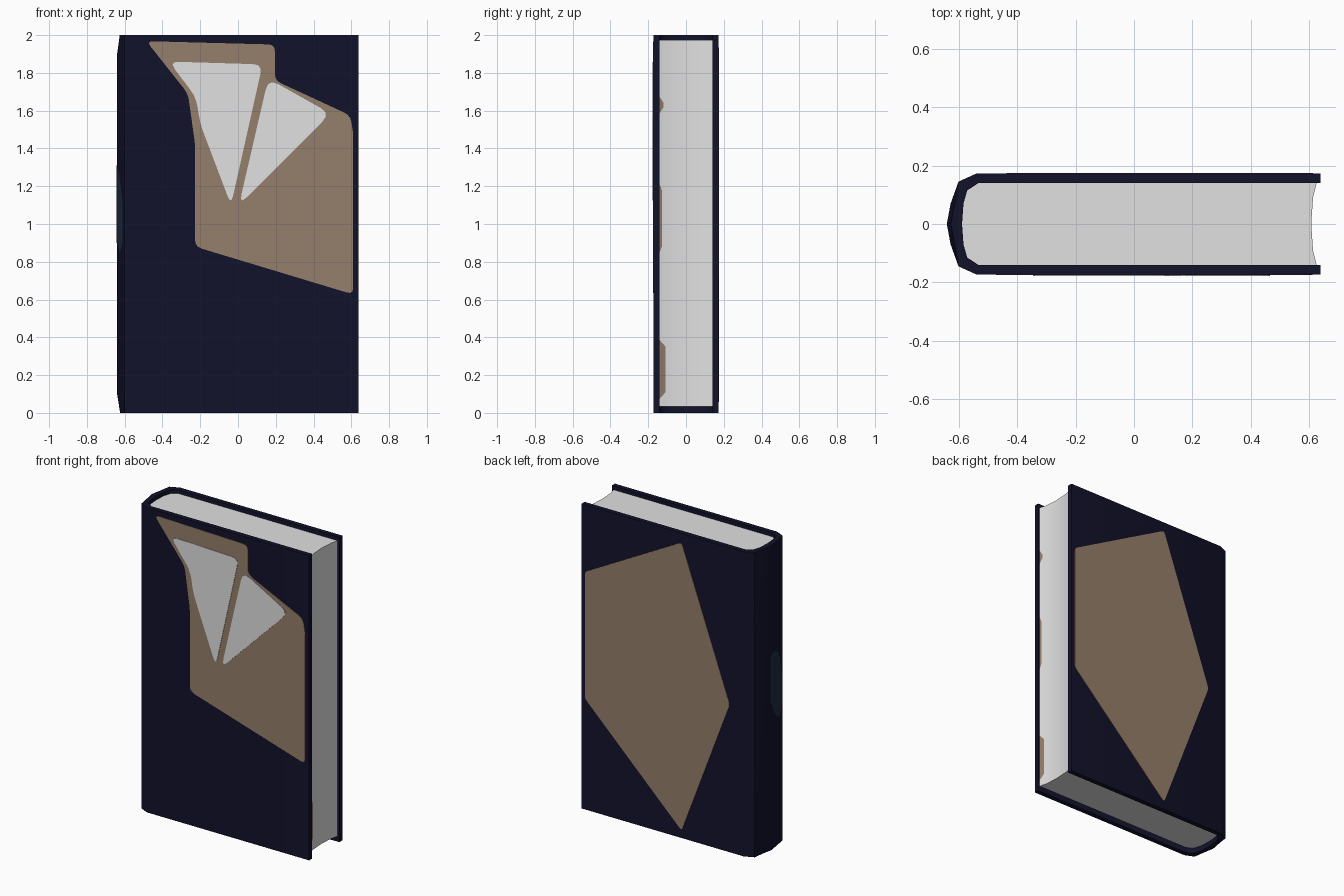
import bpy, bmesh

if "Cube" in bpy.data.objects:
    bpy.data.objects.remove(bpy.data.objects["Cube"])

def material(name, rgb):
    m = bpy.data.materials.new(name)
    m.diffuse_color = (*rgb, 1)
    m.use_nodes = True
    m.node_tree.nodes["Principled BSDF"].inputs["Base Color"].default_value = m.diffuse_color
    return m

NAVY = material("navy_cover", (0.006, 0.006, 0.025))
TAN = material("tan_panel", (0.30, 0.21, 0.145))
WHITE = material("paper_white", (0.75, 0.75, 0.75))
BLUE = material("dull_blue", (0.014, 0.026, 0.055))

def finish(bm, name, mat, smooth=None):
    bmesh.ops.recalc_face_normals(bm, faces=bm.faces)
    me = bpy.data.meshes.new(name)
    bm.to_mesh(me)
    bm.free()
    ob = bpy.data.objects.new(name, me)
    bpy.context.collection.objects.link(ob)
    me.materials.append(mat)
    if smooth:
        bpy.ops.object.select_all(action='DESELECT')
        ob.select_set(True)
        bpy.context.view_layer.objects.active = ob
        bpy.ops.object.shade_smooth_by_angle(angle=smooth)
    return ob

def prism(name, pts, offset, mat, smooth=None):
    """Close a loop of 3D points and extrude it along offset."""
    bm = bmesh.new()
    face = bm.faces.new([bm.verts.new(p) for p in pts])
    ext = bmesh.ops.extrude_face_region(bm, geom=[face])
    moved = [v for v in ext["geom"] if isinstance(v, bmesh.types.BMVert)]
    bmesh.ops.translate(bm, vec=offset, verts=moved)
    return finish(bm, name, mat, smooth)

def rounded(pts, r):
    """Replace each corner with a short curve."""
    out = []
    n = len(pts)
    for i, (x, z) in enumerate(pts):
        ends = []
        for q in (pts[i - 1], pts[(i + 1) % n]):
            d = ((q[0] - x) ** 2 + (q[1] - z) ** 2) ** 0.5
            t = min(r / d, 0.4)
            ends.append((x + (q[0] - x) * t, z + (q[1] - z) * t))
        for t in (0, 0.33, 0.67, 1):
            out.append(tuple((1 - t) ** 2 * a + 2 * t * (1 - t) * c + t * t * b
                             for a, c, b in zip(ends[0], (x, z), ends[1])))
    return out

def panel(name, pts, r, side, height, mat):
    y = side * 0.17
    prism(name, [(x, y, z) for x, z in rounded(pts, r)],
          (0, side * (0.002 + height), 0), mat)

def strip(name, columns, mat):
    """Thin patch following a curved wall: columns of (x, y, z0, z1)."""
    bm = bmesh.new()
    rows = [(bm.verts.new((x, y, a)), bm.verts.new((x, y, b))) for x, y, a, b in columns]
    for (a, b), (c, d) in zip(rows, rows[1:]):
        bm.faces.new((a, c, d, b))
    finish(bm, name, mat)

def mirrored(half):
    return half + [(x, -y) for x, y in reversed(half) if y]

# cover: U-shaped shell with a rounded spine that draws in at both ends
outer = mirrored([(0.637, 0.172), (-0.54, 0.172), (-0.60, 0.145), (-0.627, 0.07), (-0.64, 0)])
inner = mirrored([(0.637, 0.141), (-0.53, 0.141), (-0.57, 0.115), (-0.583, 0.07), (-0.588, 0)])
bm = bmesh.new()
levels = [(0, 0.016), (0.1, 0), (1.9, 0), (2, 0.014)]
def ring(prof, z, pull):
    return [bm.verts.new((x + (pull if x < -0.61 else 0), y, z)) for x, y in prof]
outs = [ring(outer, z, p) for z, p in levels]
ins = [ring(inner, z, 0) for z, p in levels]
n = len(outer)
for k in range(len(levels) - 1):
    for rows in (outs, ins):
        for i in range(n - 1):
            bm.faces.new((rows[k][i], rows[k][i + 1], rows[k + 1][i + 1], rows[k + 1][i]))
    for i in (0, n - 1):
        bm.faces.new((outs[k][i], ins[k][i], ins[k + 1][i], outs[k + 1][i]))
for k in (0, -1):
    for i in range(n - 1):
        bm.faces.new((outs[k][i], outs[k][i + 1], ins[k][i + 1], ins[k][i]))
finish(bm, "cover", NAVY, 0.75)

# page block with a hollow fore edge
fore = [(0.606, 0), (0.612, 0.09), (0.625, 0.143)]
half = fore + [(-0.535, 0.143), (-0.575, 0.115), (-0.592, 0.07)]
prism("pages", [(x, y, 0.035) for x, y in mirrored(half)], (0, 0, 1.94), WHITE, 0.6)

# front artwork
panel("front_panel", [(-0.485, 1.968), (0.195, 1.95), (0.195, 1.76), (0.595, 1.575),
                      (0.61, 1.48), (0.61, 0.627), (-0.227, 0.88), (-0.227, 1.42),
                      (-0.265, 1.69)], 0.035, -1, 0.003, TAN)
panel("front_white_left", [(-0.365, 1.86), (0.13, 1.845), (-0.037, 1.10),
                           (-0.20, 1.53), (-0.222, 1.67)], 0.05, -1, 0.006, WHITE)
panel("front_white_right", [(0.16, 1.77), (0.49, 1.585), (0.005, 1.10)],
      0.06, -1, 0.006, WHITE)

# back artwork
panel("back_panel", [(0.612, 1.56), (-0.09, 1.94), (-0.44, 0.97), (-0.09, 0.05),
                     (0.612, 0.73)], 0.02, 1, 0.003, TAN)

# faded patch on the spine
strip("spine_patch", [(-0.637, 0.035, 1.0, 1.28), (-0.642, 0, 0.9, 1.31),
                      (-0.629, -0.07, 0.84, 1.27), (-0.611, -0.12, 0.9, 1.1)], BLUE)

# tan stains along the front side of the fore edge
for i, (a, b, w) in enumerate([(0.07, 0.39, 0.035), (0.84, 1.22, 0.015), (1.58, 1.68, 0.025)]):
    strip(f"page_stain_{i + 1}", [(0.627, -0.143, a, b),
                                  (0.627 - 0.245 * w, -0.143 + w, a + 0.04, b - 0.04)], TAN)
